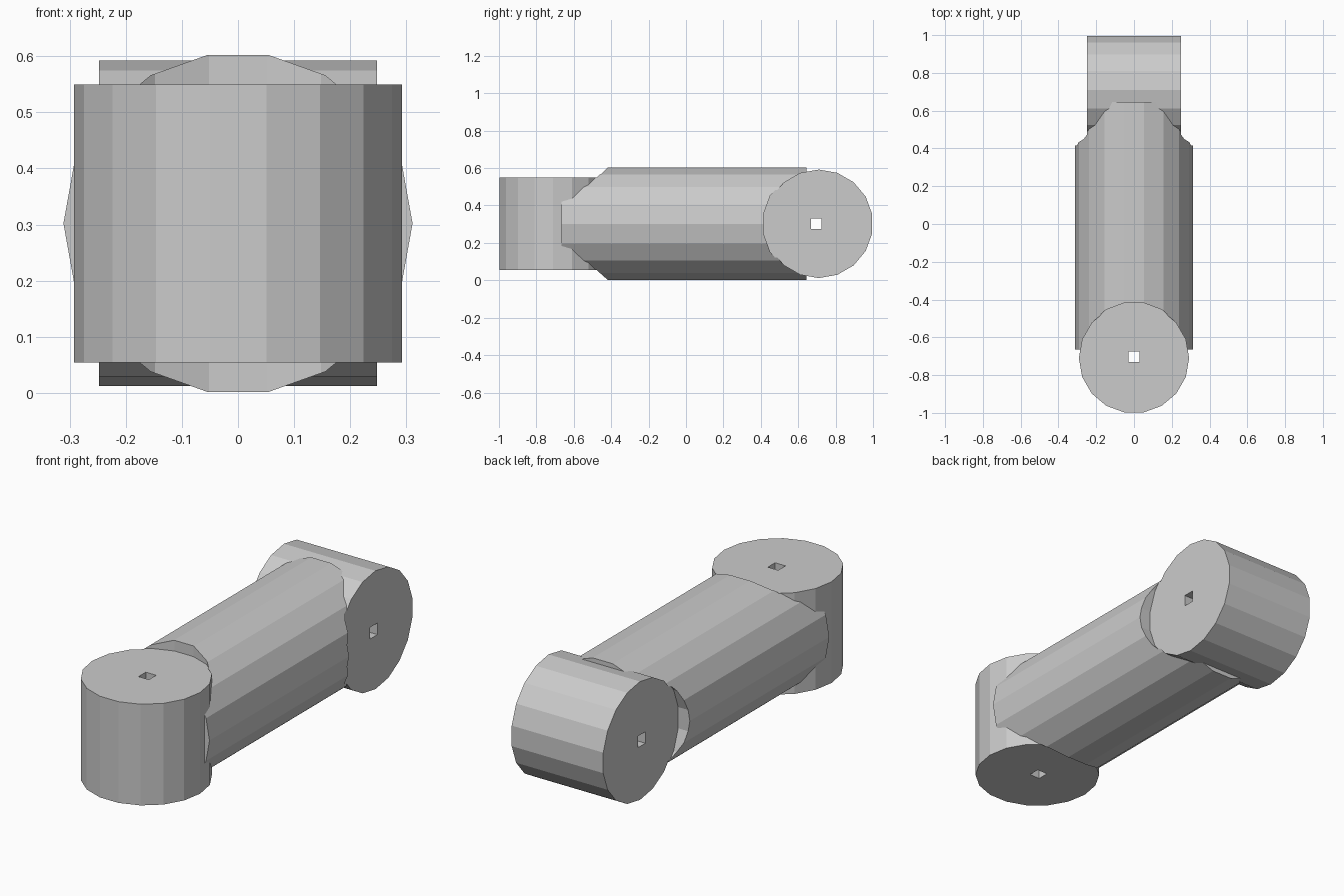
import bpy
from math import radians
from mathutils import Matrix

cube = bpy.data.objects.get("Cube")
if cube:
    bpy.data.objects.remove(cube, do_unlink=True)

SIDES = 18
MID = 0.302      # height of the link's long axis
PIVOT = 0.71     # distance of each knuckle axis from the centre

grey = bpy.data.materials.new("light_grey")
grey.use_nodes = True
colour = (0.6, 0.6, 0.6, 1)
grey.diffuse_color = colour
grey.node_tree.nodes["Principled BSDF"].inputs["Base Color"].default_value = colour


def prism(name, axis, centre, radius, length, sides=SIDES, turn=0.0):
    """Faceted cylinder along the x, y or z axis, with its mesh baked in place."""
    bpy.ops.mesh.primitive_cylinder_add(vertices=sides, radius=radius, depth=length)
    obj = bpy.context.object
    obj.name = name
    tilt = {"x": Matrix.Rotation(radians(90), 4, "Y"),
            "y": Matrix.Rotation(radians(90), 4, "X"),
            "z": Matrix.Identity(4)}[axis]
    spin = Matrix.Rotation(radians(turn), 4, "Z")
    obj.data.transform(Matrix.Translation(centre) @ tilt @ spin)
    obj.data.materials.append(grey)
    return obj


def combine(target, tool, operation):
    """Apply one boolean and discard the tool."""
    mod = target.modifiers.new(operation.lower(), "BOOLEAN")
    mod.operation = operation
    mod.solver = "EXACT"
    mod.object = tool
    bpy.context.view_layer.objects.active = target
    bpy.ops.object.modifier_apply(modifier=mod.name)
    bpy.data.objects.remove(tool, do_unlink=True)


# Long rounded bar, with flats at top and bottom
link = prism("link_arm", "y", (0, -0.01, MID), 0.305, 1.31, turn=10)
link.data.transform(Matrix.Diagonal((1.02, 1, 1, 1)))

# Knuckle at each end: upright at the front, crosswise at the back
front = (0, -PIVOT, MID)
back = (0, PIVOT, MID)
combine(link, prism("front_knuckle", "z", front, 0.292, 0.8, turn=10), "UNION")
combine(link, prism("back_knuckle", "x", back, 0.29, 0.8, turn=10), "UNION")

# Trim both faces of each knuckle flat, scooping into the bar
for side in (-1, 1):
    z = MID + side * (0.248 + 0.25)
    combine(link, prism("front_trim", "z", (0, -PIVOT, z), 0.296, 0.5, turn=10), "DIFFERENCE")
    x = side * (0.248 + 0.25)
    combine(link, prism("back_trim", "x", (x, PIVOT, MID), 0.3, 0.5, turn=10), "DIFFERENCE")

# Small square pin holes
combine(link, prism("front_hole", "z", (0, -0.702, MID), 0.04, 2, sides=4, turn=45), "DIFFERENCE")
combine(link, prism("back_hole", "x", (0, 0.697, MID), 0.04, 2, sides=4, turn=45), "DIFFERENCE")

link.data.shade_flat()
